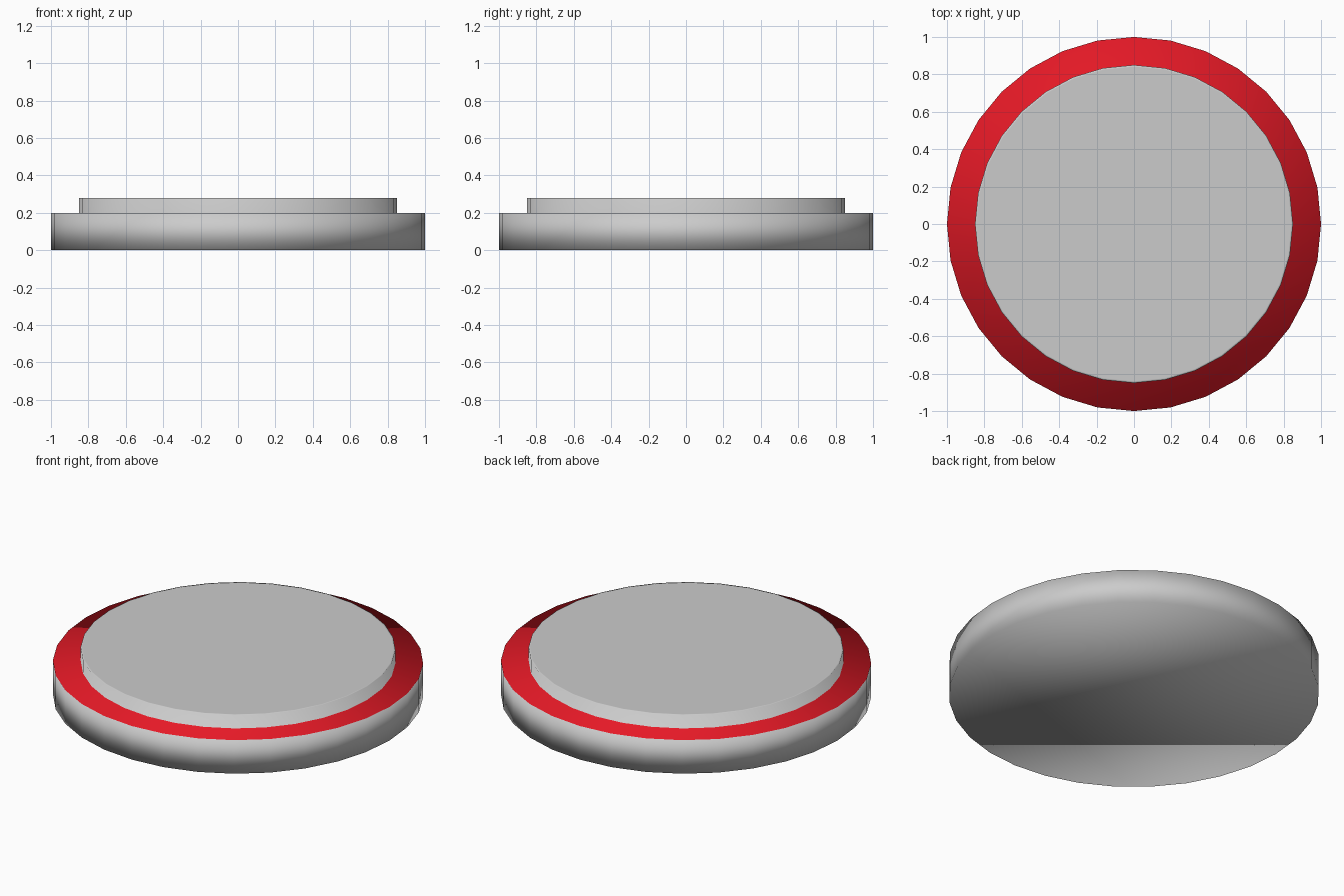
import bpy, bmesh, math

if "Cube" in bpy.data.objects:
    bpy.data.objects.remove(bpy.data.objects["Cube"])

SIDES = 32
# profile rings from bottom to top: (radius, height)
PROFILE = [(1.0, 0.0), (1.0, 0.2), (0.85, 0.2), (0.85, 0.28), (0.84, 0.28)]
RED_BAND = 1  # band between rings 1 and 2


def material(name, color):
    mat = bpy.data.materials.new(name)
    mat.diffuse_color = color
    mat.use_nodes = True
    mat.node_tree.nodes["Principled BSDF"].inputs["Base Color"].default_value = mat.diffuse_color
    return mat


# Stepped round disc with closed bottom and top
bm = bmesh.new()
rings = []
for r, z in PROFILE:
    rings.append([bm.verts.new((r * math.cos(2 * math.pi * i / SIDES),
                                r * math.sin(2 * math.pi * i / SIDES), z))
                  for i in range(SIDES)])
for b, (lo, hi) in enumerate(zip(rings, rings[1:])):
    for i in range(SIDES):
        j = (i + 1) % SIDES
        face = bm.faces.new((lo[i], lo[j], hi[j], hi[i]))
        face.material_index = 1 if b == RED_BAND else 0
bm.faces.new(rings[0][::-1])
bm.faces.new(rings[-1])
for face in bm.faces:
    face.smooth = True

mesh = bpy.data.meshes.new("stepped_disc")
bm.to_mesh(mesh)
bm.free()
mesh.materials.append(material("grey", (0.8, 0.8, 0.8, 1)))
mesh.materials.append(material("red_rim", (0.8, 0.01, 0.02, 1)))
disc = bpy.data.objects.new("stepped_disc", mesh)
bpy.context.collection.objects.link(disc)
